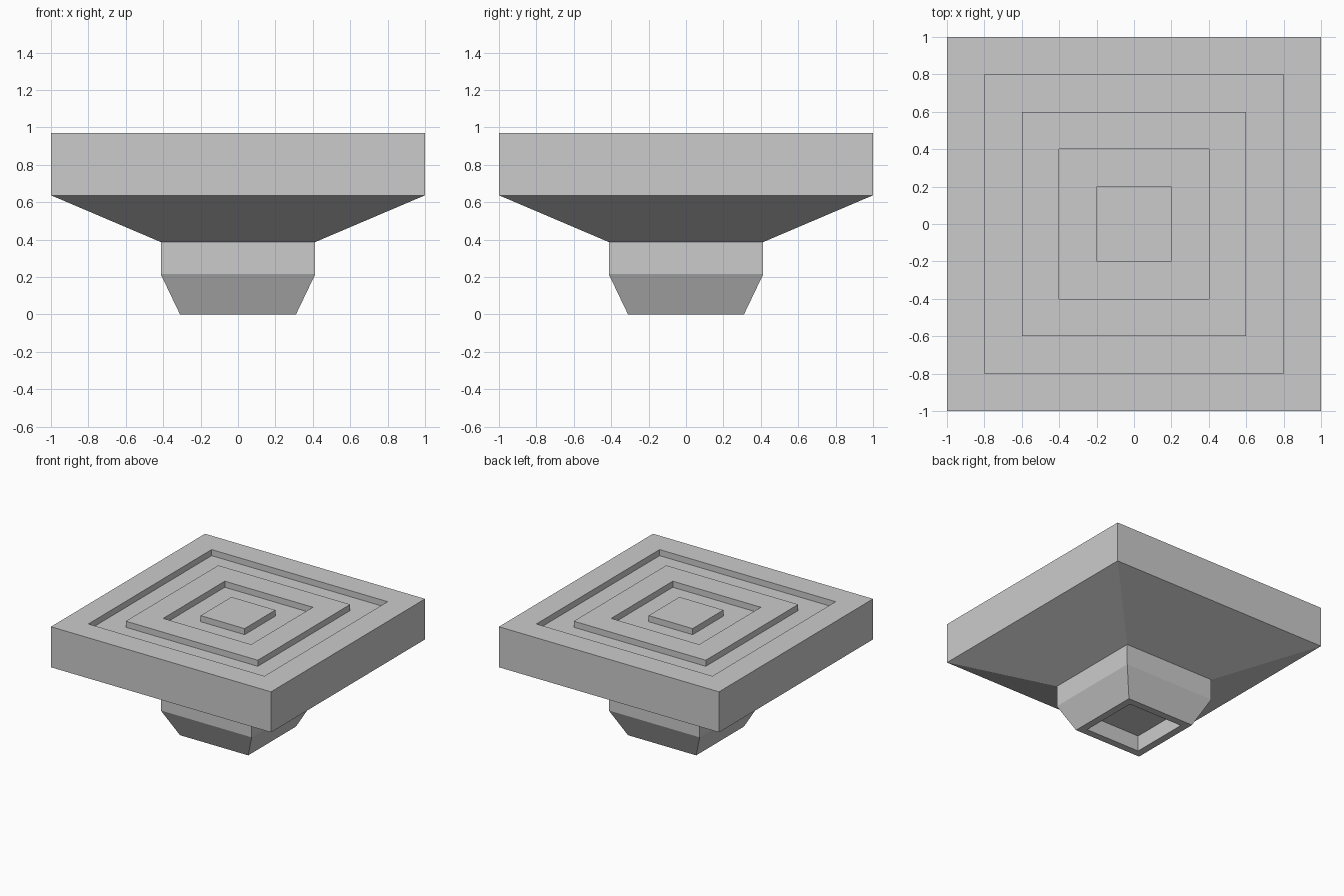
import bpy
import bmesh

if "Cube" in bpy.data.objects:
    bpy.data.objects.remove(bpy.data.objects["Cube"])

TOP, GROOVE = 0.97, 0.92

# Profile from the recess under the foot, up the outside, to the raised centre:
# (half width, height) of each square ring
profile = [
    (0.25, 0.13), (0.25, 0.0),                    # recess under the foot
    (0.31, 0.0), (0.413, 0.215),                  # tapered foot
    (0.413, 0.387), (1.0, 0.637), (1.0, TOP),     # neck, flare and slab
]

# Concentric square steps in the top, alternately down and up
level = TOP
for half in (0.8, 0.6, 0.4, 0.2):
    following = GROOVE if level == TOP else TOP
    profile += [(half, level), (half, following)]
    level = following


def square_loft(name, rings):
    """Skin square rings into a closed, flat-shaded solid."""
    bm = bmesh.new()
    loops = [[bm.verts.new((sx * h, sy * h, z))
              for sx, sy in ((-1, -1), (1, -1), (1, 1), (-1, 1))]
             for h, z in rings]
    for lower, upper in zip(loops, loops[1:]):
        for i in range(4):
            j = (i + 1) % 4
            bm.faces.new((lower[i], lower[j], upper[j], upper[i]))
    bm.faces.new(loops[0][::-1])
    bm.faces.new(loops[-1])
    bmesh.ops.recalc_face_normals(bm, faces=bm.faces)
    mesh = bpy.data.meshes.new(name)
    bm.to_mesh(mesh)
    bm.free()
    obj = bpy.data.objects.new(name, mesh)
    bpy.context.collection.objects.link(obj)
    return obj


square_loft("stepped_pedestal", profile)
